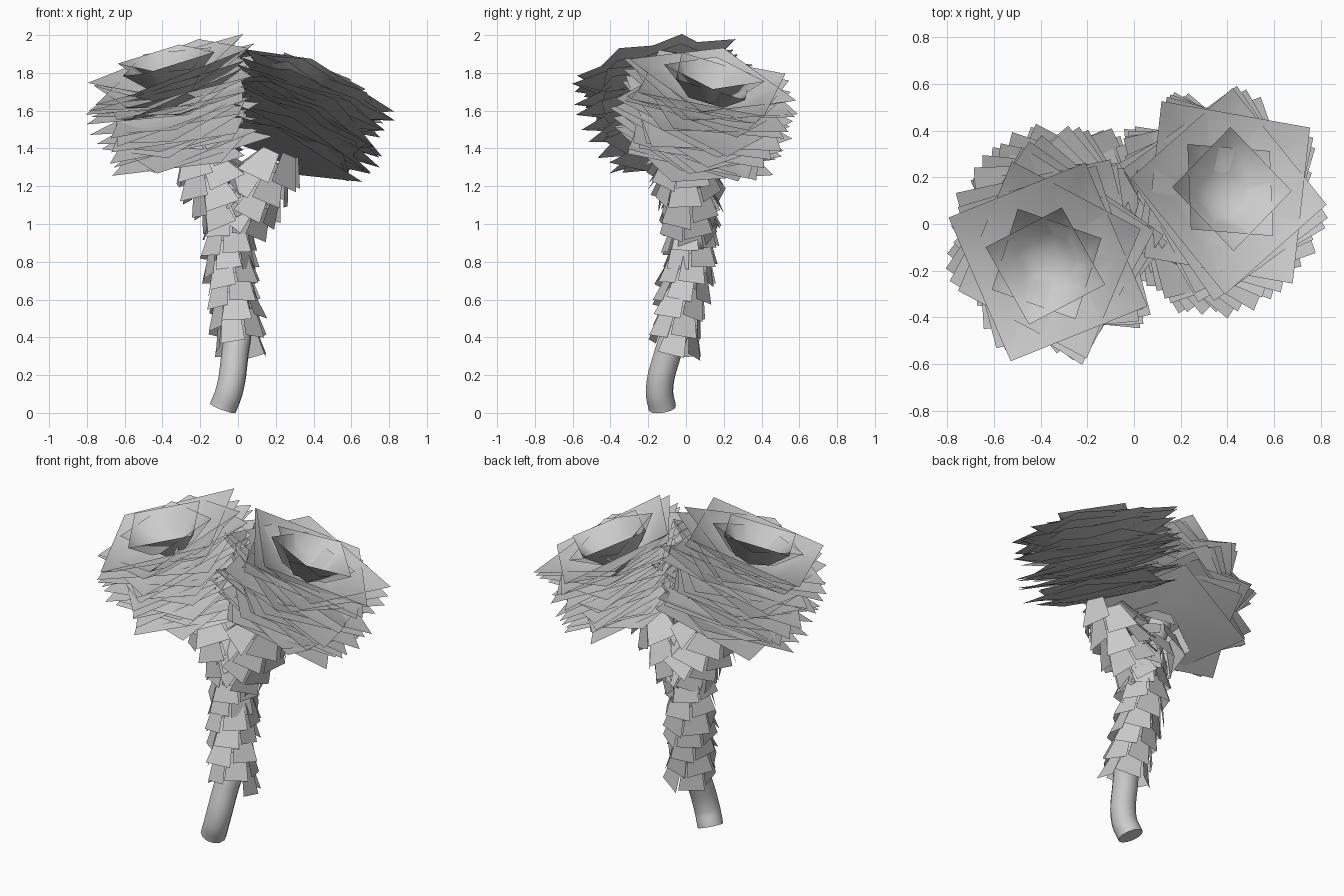
import bpy, math, random
from mathutils import Vector, Matrix

random.seed(7)
cube = bpy.data.objects.get("Cube")
if cube:
    bpy.data.objects.remove(cube, do_unlink=True)

grey = bpy.data.materials.new("plain_grey")
grey.use_nodes = True
grey.diffuse_color = (0.6, 0.6, 0.6, 1)
grey.node_tree.nodes["Principled BSDF"].inputs["Base Color"].default_value = (0.6, 0.6, 0.6, 1)

GOLDEN = math.radians(137.5)
UP = Vector((0, 0, 1))


def add_mesh_object(name, mesh):
    mesh.materials.clear()
    mesh.materials.append(grey)
    obj = bpy.data.objects.new(name, mesh)
    bpy.context.collection.objects.link(obj)


def make_sheets(name, verts, faces, smooth):
    mesh = bpy.data.meshes.new(name)
    mesh.from_pydata(verts, [], faces)
    for p in mesh.polygons:
        p.use_smooth = smooth
    add_mesh_object(name, mesh)


def place(centre, axis):
    """Frame at a point with its z along an axis."""
    return Matrix.Translation(centre) @ UP.rotation_difference(Vector(axis)).to_matrix().to_4x4()


def jitter(amount, axis):
    return Matrix.Rotation(random.uniform(-amount, amount), 4, axis)


def sample(path, t):
    """Point and direction at fraction t along a polyline."""
    s = min(t, 0.9999) * (len(path) - 1)
    i = int(s)
    a, b = Vector(path[i]), Vector(path[i + 1])
    return a.lerp(b, s - i), (b - a).normalized()


def make_tube(name, path, radius):
    curve = bpy.data.curves.new(name, 'CURVE')
    curve.dimensions = '3D'
    curve.bevel_depth = radius
    curve.bevel_resolution = 4
    curve.use_fill_caps = True
    spline = curve.splines.new('BEZIER')
    spline.bezier_points.add(len(path) - 1)
    for point, co in zip(spline.bezier_points, path):
        point.co = co
        point.handle_left_type = point.handle_right_type = 'AUTO'
    helper = bpy.data.objects.new(name + "_curve", curve)
    bpy.context.collection.objects.link(helper)
    bpy.context.view_layer.update()
    mesh = bpy.data.meshes.new_from_object(
        helper.evaluated_get(bpy.context.evaluated_depsgraph_get()))
    bpy.data.objects.remove(helper, do_unlink=True)
    for p in mesh.polygons:
        p.use_smooth = len(p.vertices) <= 4
    add_mesh_object(name, mesh)


def make_scales(name, path, rows, flare):
    """Downward flaring leaves, edge to edge, in a tight spiral around a path."""
    verts, faces = [], []
    per_row = 6
    total = rows * per_row
    for k in range(total):
        t = k / (total - 1)
        centre, axis = sample(path, t)
        angle = k * math.tau / (per_row - 0.3)
        out = random.uniform(0.12, 0.145) + flare * t
        frame = place(centre, axis) @ Matrix.Rotation(angle, 4, 'Z') @ jitter(0.08, 'X')
        n = len(verts)
        wide = 0.56 * out
        for r, w, h in ((out, -wide, -0.07), (out, wide, -0.07), (0.09, 0.05, 0.09), (0.09, -0.05, 0.09)):
            verts.append(frame @ Vector((r, w, h)))
        faces.append((n, n + 1, n + 2, n + 3))
    make_sheets(name, verts, faces, False)


def make_head(name, start, end, axis, layers, turn):
    """Stack of square cupped petals, flat below, with two small deep cups on top."""
    verts, faces = [], []
    for k in range(layers):
        t = k / (layers - 1)
        if k >= layers - 2:
            radius = 0.27
        else:
            radius = (0.45 + 0.14 * t * (1 - t)) * random.uniform(0.95, 1.04)
        depth = 0.02 + 0.14 * t ** 2
        frame = (place(Vector(start).lerp(Vector(end), t), axis) @ jitter(0.12, 'X') @ jitter(0.12, 'Y')
                 @ Matrix.Rotation(turn - (layers - 1 - k) * GOLDEN, 4, 'Z'))
        n = len(verts)
        verts.append(frame @ Vector((0, 0, -depth)))
        for r, h in ((0.5 * radius, -0.8 * depth), (radius, 0)):
            for j in range(4):
                a = j * math.pi / 2
                verts.append(frame @ Vector((r * math.cos(a), r * math.sin(a), h)))
        for j in range(4):
            a, b = n + 1 + j, n + 1 + (j + 1) % 4
            faces.append((n, a, b))
            faces.append((a, a + 4, b + 4, b))
    make_sheets(name, verts, faces, True)


# Paths of the stalk and its two branches
stalk = [(-0.08, -0.125, 0.025), (-0.045, -0.14, 0.12), (-0.015, -0.095, 0.32),
         (0, -0.05, 0.45), (-0.03, 0, 0.7), (-0.05, 0.03, 0.9), (-0.04, 0.03, 1.05)]
trunk = [(0.01, -0.065, 0.36), (-0.02, -0.02, 0.6), (-0.045, 0.02, 0.82), (-0.04, 0.03, 1.05)]
branch_right = [(-0.05, 0.03, 1.02), (-0.12, 0.01, 1.2), (-0.19, 0, 1.38)]
branch_left = [(0, 0.02, 0.99), (0.09, 0.01, 1.13), (0.19, 0, 1.33)]

# Bare stalk and branch cores
make_tube("stalk", stalk, 0.073)
make_tube("right_branch_core", branch_right, 0.065)
make_tube("left_branch_core", branch_left, 0.065)

# Leaf scales
make_scales("trunk_scales", trunk, 7, 0.0)
make_scales("right_branch_scales", branch_right, 4, 0.07)
make_scales("left_branch_scales", branch_left, 4, 0.04)

# Flower heads
make_head("right_flower_head", (-0.25, 0.02, 1.41), (-0.38, -0.18, 1.88),
          (-0.3, -0.25, 1), 24, math.radians(73))
make_head("left_flower_head", (0.26, 0.04, 1.39), (0.42, 0.15, 1.8),
          (0.48, 0.24, 1), 24, math.radians(90))
